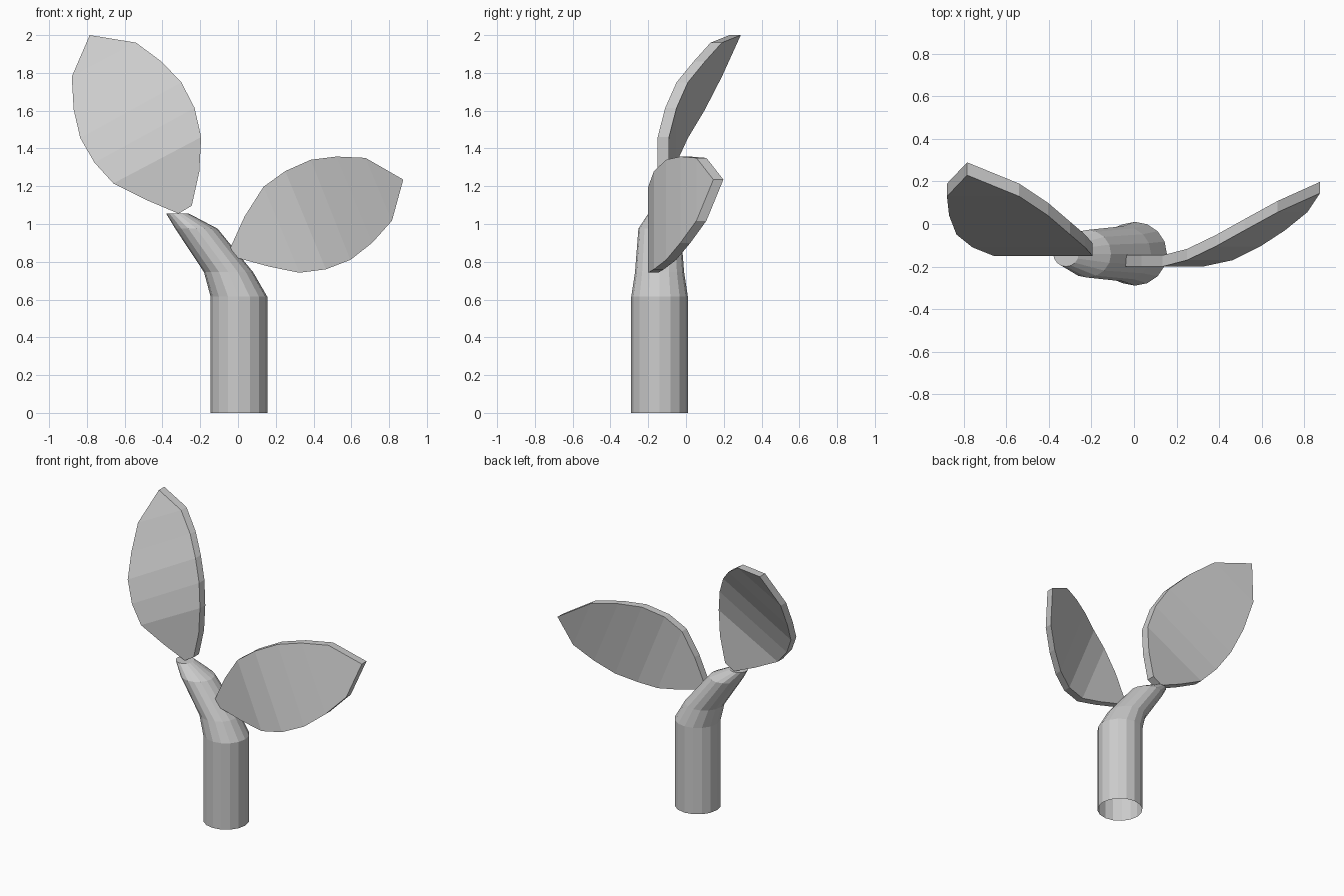
import bpy
import bmesh
import math

cube = bpy.data.objects.get("Cube")
if cube:
    bpy.data.objects.remove(cube, do_unlink=True)

# One plain grey for the whole plant
grey = bpy.data.materials.new("plain_grey")
grey.use_nodes = True
grey_value = (0.6, 0.6, 0.6, 1.0)
grey.diffuse_color = grey_value
grey.node_tree.nodes["Principled BSDF"].inputs["Base Color"].default_value = grey_value


def finish(bm, name):
    """Turn a bmesh into a flat shaded object."""
    bmesh.ops.recalc_face_normals(bm, faces=bm.faces[:])
    mesh = bpy.data.meshes.new(name)
    bm.to_mesh(mesh)
    bm.free()
    mesh.materials.append(grey)
    obj = bpy.data.objects.new(name, mesh)
    bpy.context.collection.objects.link(obj)
    return obj


def make_stem(name, rings, y, sides=16):
    """Loft level rings given as (centre x, z, radius)."""
    bm = bmesh.new()
    loops = []
    for x, z, radius in rings:
        angles = [math.tau * i / sides for i in range(sides)]
        loops.append([bm.verts.new((x + radius * math.cos(a), y + radius * math.sin(a), z))
                      for a in angles])
    for low, high in zip(loops, loops[1:]):
        for i in range(sides):
            j = (i + 1) % sides
            bm.faces.new((low[i], low[j], high[j], high[i]))
    bm.faces.new(loops[-1])
    return finish(bm, name)


def make_leaf(name, tip, rows, thickness):
    """Bent blade: cross rows (edge a x, z, edge b x, z, front y) from base to tip."""
    bm = bmesh.new()
    layers = []
    for offset in (0, thickness):
        a_side, b_side = [], []
        for ax, az, bx, bz, y in rows:
            a_side.append(bm.verts.new((ax, y + offset, az)))
            b_side.append(bm.verts.new((bx, y + offset, bz)))
        point = bm.verts.new((tip[0], tip[1] + offset, tip[2]))
        for i in range(len(rows) - 1):
            bm.faces.new((a_side[i], b_side[i], b_side[i + 1], a_side[i + 1]))
        bm.faces.new((a_side[-1], b_side[-1], point))
        layers.append(a_side + [point] + b_side[::-1])
    # Rim joining the front and back outlines
    front, back = layers
    for i in range(len(front)):
        j = (i + 1) % len(front)
        bm.faces.new((front[i], front[j], back[j], back[i]))
    return finish(bm, name)


# Upright stem bending over to a narrow tip
make_stem("stem", [
    (0.005, 0, 0.15),
    (0.005, 0.615, 0.15),
    (-0.05, 0.745, 0.13),
    (-0.22, 0.975, 0.112),
    (-0.32, 1.055, 0.06),
], y=-0.14)

# Tall leaf at the stem tip
make_leaf("upper_leaf", (-0.785, 0.23, 2.0), [
    (-0.315, 1.055, -0.245, 1.097, -0.15),
    (-0.48, 1.125, -0.205, 1.277, -0.15),
    (-0.66, 1.215, -0.195, 1.46, -0.15),
    (-0.76, 1.325, -0.23, 1.615, -0.11),
    (-0.835, 1.455, -0.3, 1.75, -0.05),
    (-0.87, 1.605, -0.405, 1.86, 0.04),
    (-0.88, 1.78, -0.54, 1.96, 0.13),
], thickness=0.06)

# Spreading leaf at the stem bend
make_leaf("side_leaf", (0.875, 0.145, 1.235), [
    (-0.04, 0.875, -0.01, 0.822, -0.2),
    (0.035, 1.04, 0.167, 0.774, -0.2),
    (0.135, 1.197, 0.325, 0.742, -0.2),
    (0.25, 1.28, 0.465, 0.76, -0.17),
    (0.385, 1.34, 0.595, 0.81, -0.105),
    (0.52, 1.357, 0.71, 0.9, -0.03),
    (0.675, 1.35, 0.815, 1.017, 0.055),
], thickness=0.053)
